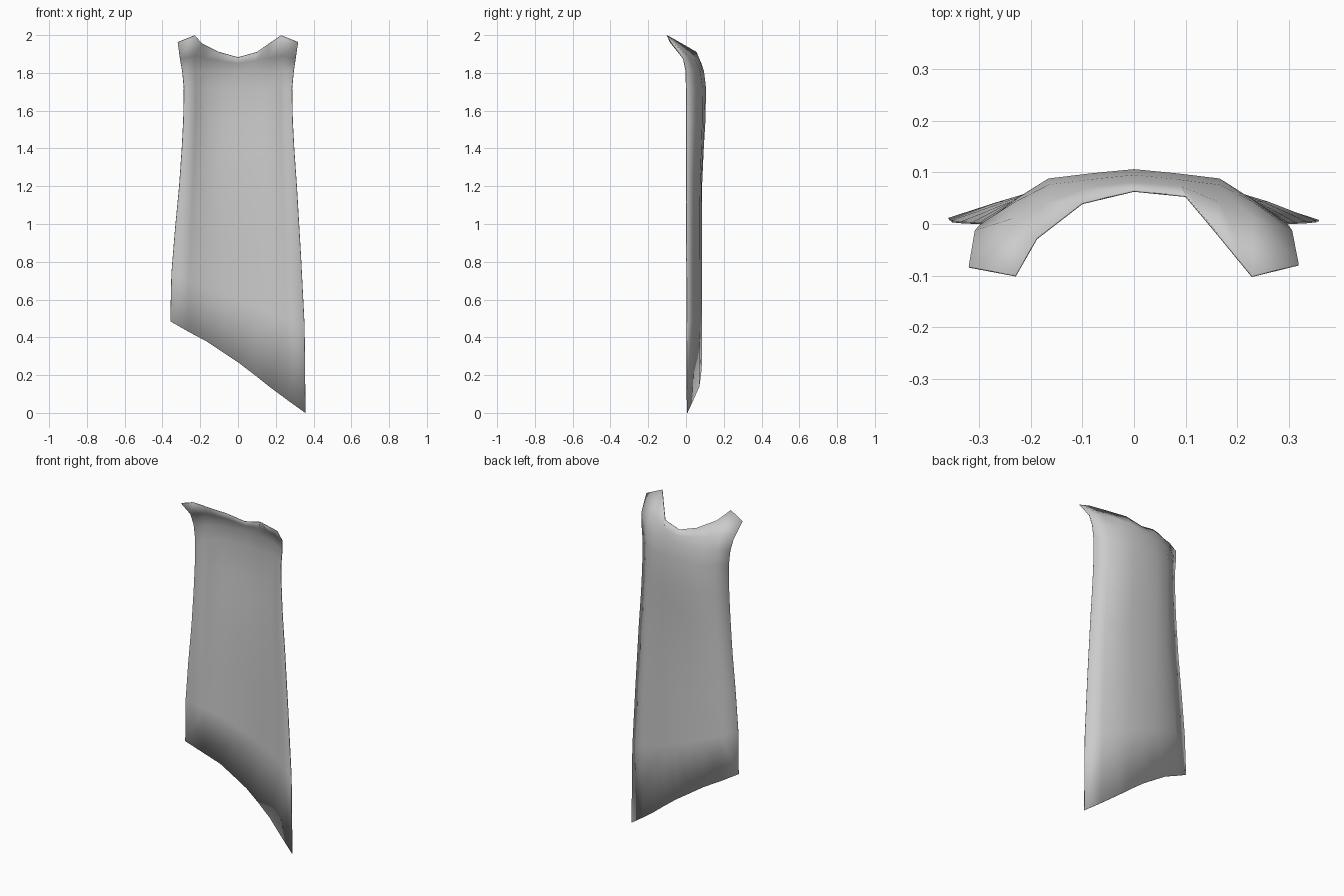
import bpy, bmesh

# Half cross-sections of the draped cloth: height, edge x, edge y, shoulder y, centre y
SECTIONS = [
    (0.60, 0.352, 0.005, 0.070, 0.083),
    (0.90, 0.333, 0.003, 0.071, 0.083),
    (1.20, 0.311, 0.002, 0.073, 0.083),
    (1.40, 0.297, 0.001, 0.080, 0.092),
    (1.55, 0.289, 0.001, 0.085, 0.101),
    (1.72, 0.286, 0.001, 0.086, 0.104),
    (1.81, 0.295, -0.001, 0.074, 0.093),
]
FOLD = 0.165   # x of the fold between the flat back and the side wings


def section(z, ex, ey, my, cy):
    half = [(FOLD / 2, (my + cy) / 2 + 0.001, z), (FOLD, my, z),
            ((FOLD + ex) / 2, (my + ey) / 2 + 0.004, z), (ex, ey, z)]
    return [(-x, y, h) for x, y, h in reversed(half)] + [(0, cy, z)] + half


# Slanted hem along the bottom
hem = [(-0.358, 0.010, 0.485), (-0.262, 0.041, 0.43), (-0.165, 0.068, 0.378),
       (-0.083, 0.077, 0.323), (0, 0.083, 0.268), (0.083, 0.078, 0.205),
       (0.165, 0.069, 0.14), (0.262, 0.037, 0.068), (0.357, 0.006, 0.0)]

# Rows turning forward over the shoulders, ending in the scooped neckline
collar = [(-0.307, -0.014, 1.875), (-0.232, 0.010, 1.89), (-0.175, 0.040, 1.88),
          (-0.092, 0.068, 1.865), (0, 0.079, 1.85), (0.092, 0.071, 1.865),
          (0.165, 0.040, 1.88), (0.230, 0.010, 1.89), (0.305, -0.014, 1.875)]
neckline = [(-0.319, -0.083, 1.962), (-0.229, -0.100, 1.998), (-0.188, -0.028, 1.953),
            (-0.10, 0.040, 1.91), (0, 0.064, 1.882), (0.10, 0.054, 1.91),
            (0.165, -0.024, 1.955), (0.228, -0.101, 1.998), (0.318, -0.079, 1.962)]

rows = [hem] + [section(*s) for s in SECTIONS] + [collar, neckline]

# Lower rows follow the hem slope, fading out upwards
for k, fade in ((1, 0.55), (2, 0.3)):
    rows[k] = [(x, y, z + fade * 0.25 * (-x / 0.35)) for x, y, z in rows[k]]

# Cloth sheet lofted through the rows
bm = bmesh.new()
grid = [[bm.verts.new(p) for p in row] for row in rows]
for low, high in zip(grid, grid[1:]):
    for i in range(len(low) - 1):
        f = bm.faces.new((low[i], low[i + 1], high[i + 1], high[i]))
        f.smooth = True
mesh = bpy.data.meshes.new("cape")
bm.to_mesh(mesh)
bm.free()
cape = bpy.data.objects.new("cape", mesh)
bpy.context.collection.objects.link(cape)

# Grey cloth
grey = bpy.data.materials.new("grey_cloth")
grey.diffuse_color = (0.6, 0.6, 0.6, 1)
mesh.materials.append(grey)

# Thin cloth thickness
thick = cape.modifiers.new("thickness", "SOLIDIFY")
thick.thickness = 0.004
thick.offset = 0

bpy.context.view_layer.objects.active = cape
cape.select_set(True)
bpy.ops.object.shade_smooth_by_angle(angle=1.0)
